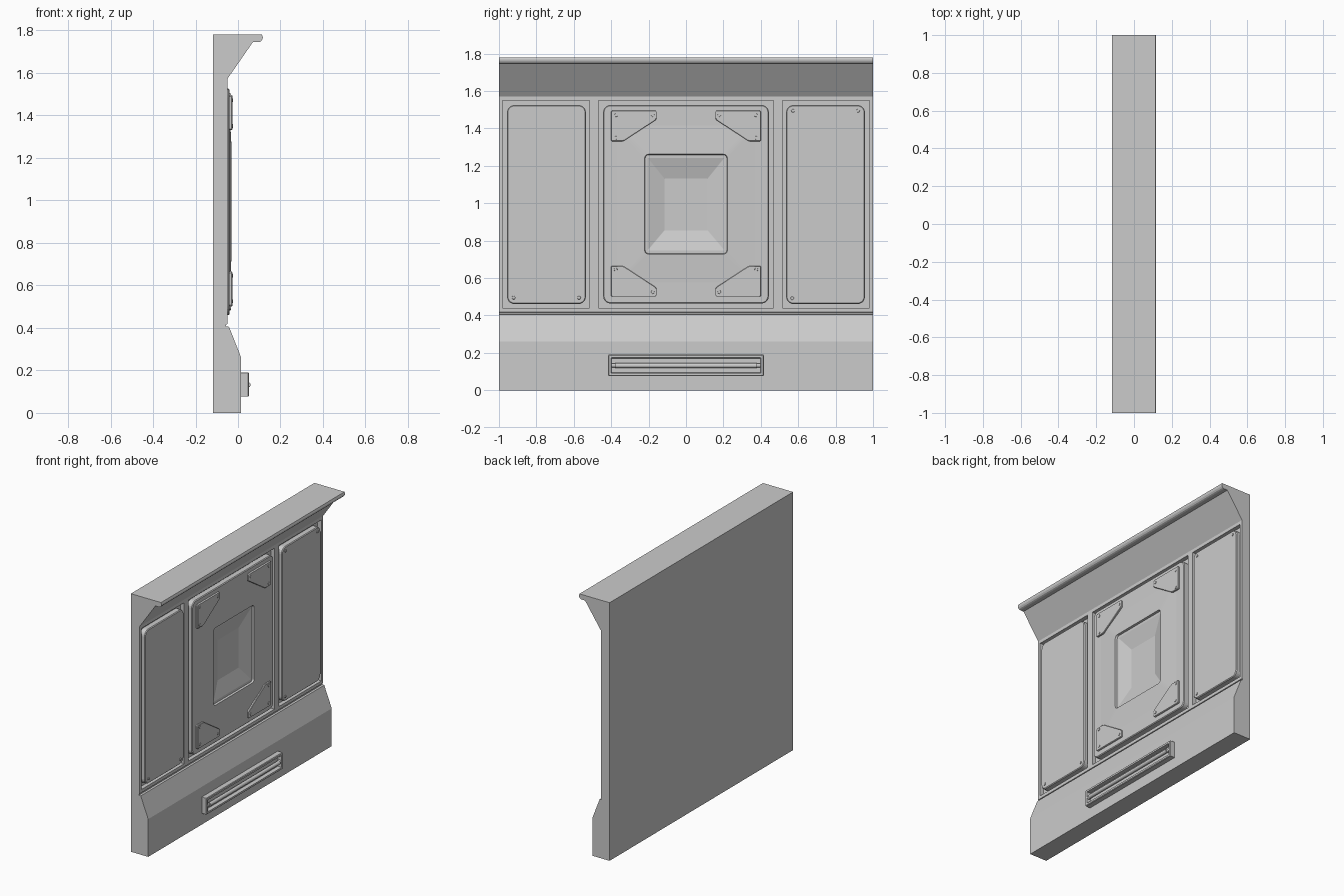
import bpy, bmesh, math
from mathutils import Matrix

if "Cube" in bpy.data.objects:
    bpy.data.objects.remove(bpy.data.objects["Cube"])


def finish(name, bm, smooth=False):
    bmesh.ops.recalc_face_normals(bm, faces=bm.faces)
    me = bpy.data.meshes.new(name)
    bm.to_mesh(me)
    bm.free()
    ob = bpy.data.objects.new(name, me)
    bpy.context.collection.objects.link(ob)
    bpy.ops.object.select_all(action='DESELECT')
    ob.select_set(True)
    bpy.context.view_layer.objects.active = ob
    if smooth:
        bpy.ops.object.shade_smooth_by_angle(angle=math.radians(25))
    return ob


def loft(name, rings, smooth=False):
    """Skin a list of equal-length closed loops and cap both ends."""
    bm = bmesh.new()
    loops = [[bm.verts.new(p) for p in r] for r in rings]
    for a, b in zip(loops, loops[1:]):
        n = len(a)
        for i in range(n):
            bm.faces.new((a[i], a[(i + 1) % n], b[(i + 1) % n], b[i]))
    bm.faces.new(loops[0])
    bm.faces.new(loops[-1])
    return finish(name, bm, smooth)


def rrect(x, cy, cz, hy, hz, r, seg=5):
    """Rounded rectangle facing +x."""
    pts = []
    for k, (sy, sz) in enumerate(((1, 1), (-1, 1), (-1, -1), (1, -1))):
        for i in range(seg + 1):
            a = math.pi / 2 * (k + i / seg)
            pts.append((x, cy + sy * (hy - r) + r * math.cos(a),
                        cz + sz * (hz - r) + r * math.sin(a)))
    return pts


def rod(name, p, r, depth, axis, seg=12):
    bm = bmesh.new()
    m = Matrix.Translation(p) @ Matrix.Rotation(math.pi / 2, 4, axis)
    bmesh.ops.create_cone(bm, cap_ends=True, segments=seg, radius1=r,
                          radius2=r * 0.85 if axis == 'Y' else r, depth=depth, matrix=m)
    return finish(name, bm, True)


# Wall body: side profile (x, z) extruded along y
profile = [(-.117, 0), (.015, 0), (.015, .26), (-.042, .405), (-.056, .407),
           (-.056, .416), (-.05, .418), (-.05, 1.572), (.07, 1.745), (.098, 1.745),
           (.108, 1.749), (.115, 1.758), (.117, 1.768), (.113, 1.78), (-.117, 1.78)]
wall = loft("wall_body", [[(x, y, z) for x, z in profile] for y in (-1, 1)])

# Rectangular recesses that hold the panels
FLOOR = -.078
for cy, hy in ((-.748, .232), (0, .469), (.748, .232)):
    bm = bmesh.new()
    bmesh.ops.create_cube(bm, size=1)
    bmesh.ops.scale(bm, vec=(.1, 2 * hy, 1.11), verts=bm.verts)
    bmesh.ops.translate(bm, vec=(FLOOR + .05, cy, .995), verts=bm.verts)
    cutter = finish("recess_cutter", bm)
    cutter.hide_render = True
    mod = wall.modifiers.new("recess", 'BOOLEAN')
    mod.operation, mod.solver, mod.object = 'DIFFERENCE', 'EXACT', cutter
    bpy.context.view_layer.objects.active = wall
    bpy.ops.object.modifier_apply(modifier="recess")
    bpy.data.objects.remove(cutter)

# Side panels with eased front edges
for side, label in ((-1, "left"), (1, "right")):
    loft(label + "_panel", [rrect(FLOOR - .005, side * .746, .993, .211, .532, .04),
                            rrect(-.044, side * .746, .993, .211, .532, .04),
                            rrect(-.039, side * .746, .993, .206, .527, .035)])

# Centre panel: raised field, stepped rim and sunken pyramid dish
loft("centre_panel", [rrect(FLOOR - .005, 0, .995, .443, .531, .04),
                      rrect(-.044, 0, .995, .443, .531, .04),
                      rrect(-.039, 0, .995, .438, .526, .035),
                      rrect(-.039, 0, .995, .37, .42, .01),
                      rrect(-.031, 0, .995, .221, .267, .02),
                      rrect(-.045, 0, .995, .218, .264, .018),
                      rrect(-.045, 0, .995, .205, .247, .003),
                      rrect(-.076, 0, .993, .115, .138, .002)])

# Corner brackets with three bolts each, mirrored to four corners
bracket = [(.402, .49), (.396, .497), (.163, .497), (.157, .49), (.157, .455),
           (.163, .446), (.33, .337), (.342, .333), (.396, .333), (.402, .339)]
for sy in (-1, 1):
    for sz in (-1, 1):
        def ring(x, k):
            return [(x, sy * (.31 + (y - .31) * k), .998 + sz * (.44 + (z - .44) * k))
                    for y, z in bracket]
        loft("corner_bracket", [ring(-.043, 1), ring(-.030, 1), ring(-.027, .97)])
        for y, z in ((.374, .473), (.178, .473), (.376, .352)):
            rod("bracket_bolt", (-.028, sy * y, .998 + sz * z), .01, .008, 'Y')

# Side panel bolts
for y, z in ((-.922, .495), (-.572, .495), (.572, 1.495), (.92, 1.495), (.568, .492)):
    rod("panel_bolt", (-.038, y, z), .01, .008, 'Y')

# Lamp housing at the base: hollow frame with a tube inside
loft("lamp_housing", [rrect(.005, 0, .133, .416, .057, .003),
                      rrect(.048, 0, .133, .416, .057, .003),
                      rrect(.052, 0, .133, .412, .053, .003),
                      rrect(.052, 0, .133, .400, .041, .002),
                      rrect(.026, 0, .133, .397, .038, .002)])
rod("lamp_tube", (.046, 0, .132), .013, .76, 'X', 16)
for sy in (-1, 1):
    rod("lamp_socket", (.040, sy * .388, .132), .011, .022, 'X', 12)
